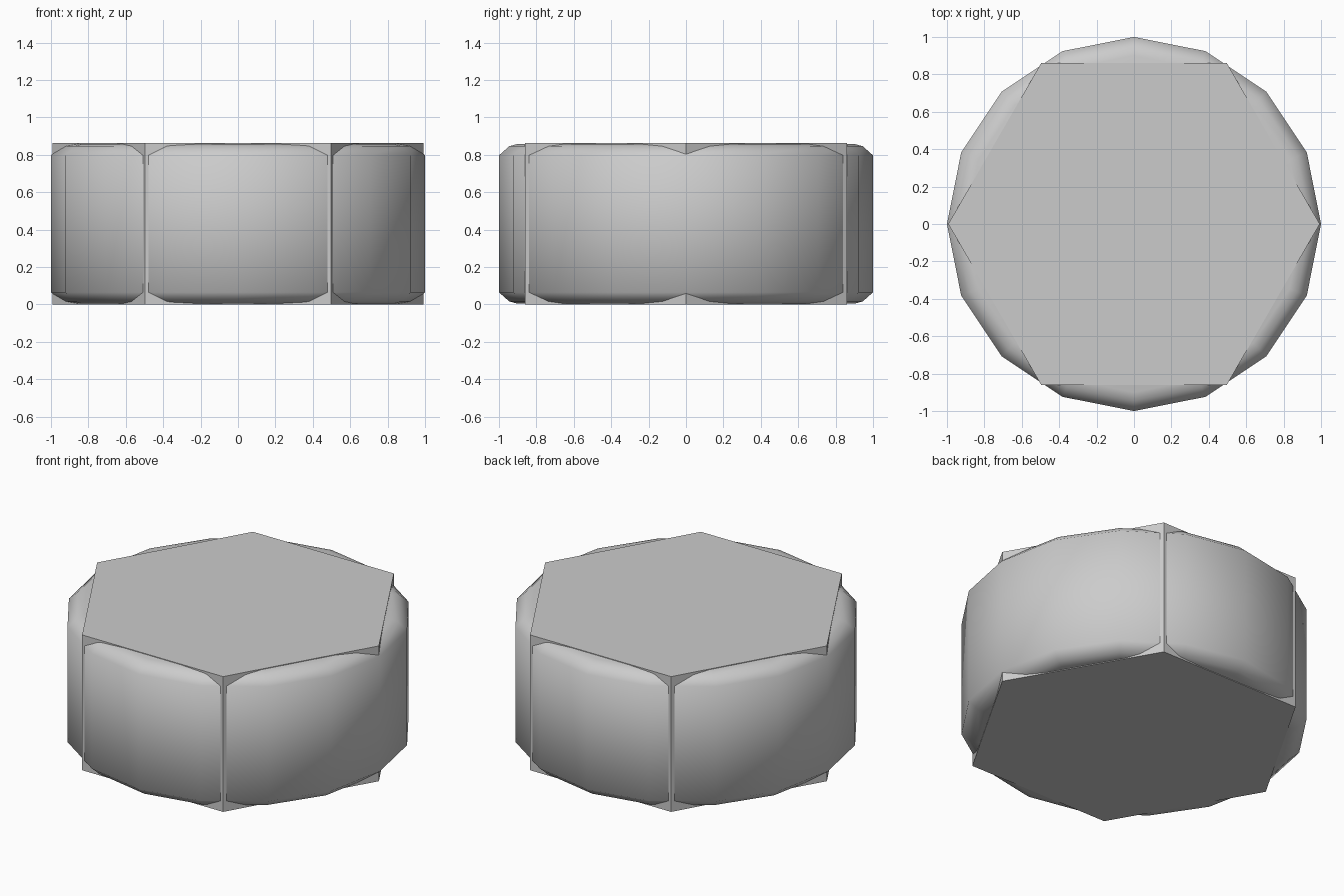
import bpy, bmesh, math

if "Cube" in bpy.data.objects:
    bpy.data.objects.remove(bpy.data.objects["Cube"])

def lathe(name, profile, sides, smooth=None):
    """Closed solid of revolution from (radius, z) rings, first corner on +x."""
    bm = bmesh.new()
    rings = [[bm.verts.new((r * math.cos(2 * math.pi * i / sides),
                            r * math.sin(2 * math.pi * i / sides), z))
              for i in range(sides)] for r, z in profile]
    for lo, hi in zip(rings, rings[1:]):
        for i in range(sides):
            j = (i + 1) % sides
            bm.faces.new((lo[i], lo[j], hi[j], hi[i]))
    bm.faces.new(rings[0][::-1])
    bm.faces.new(rings[-1])
    mesh = bpy.data.meshes.new(name)
    bm.to_mesh(mesh)
    bm.free()
    ob = bpy.data.objects.new(name, mesh)
    bpy.context.collection.objects.link(ob)
    if smooth:
        bpy.ops.object.select_all(action='DESELECT')
        ob.select_set(True)
        bpy.context.view_layer.objects.active = ob
        bpy.ops.object.shade_smooth_by_angle(angle=math.radians(smooth))
    return ob

H = 0.862

# Hexagonal block whose corners poke through the rounded drum
lathe("hex_block", [(0.993, 0), (0.993, H)], 6)

# Sixteen-sided drum with rounded rims, mirrored top to bottom
rim = [(0.90, 0.004), (0.945, 0.016), (1.0, 0.065)]
lathe("rounded_drum", rim + [(r, H - z) for r, z in reversed(rim)], 16, 50)
